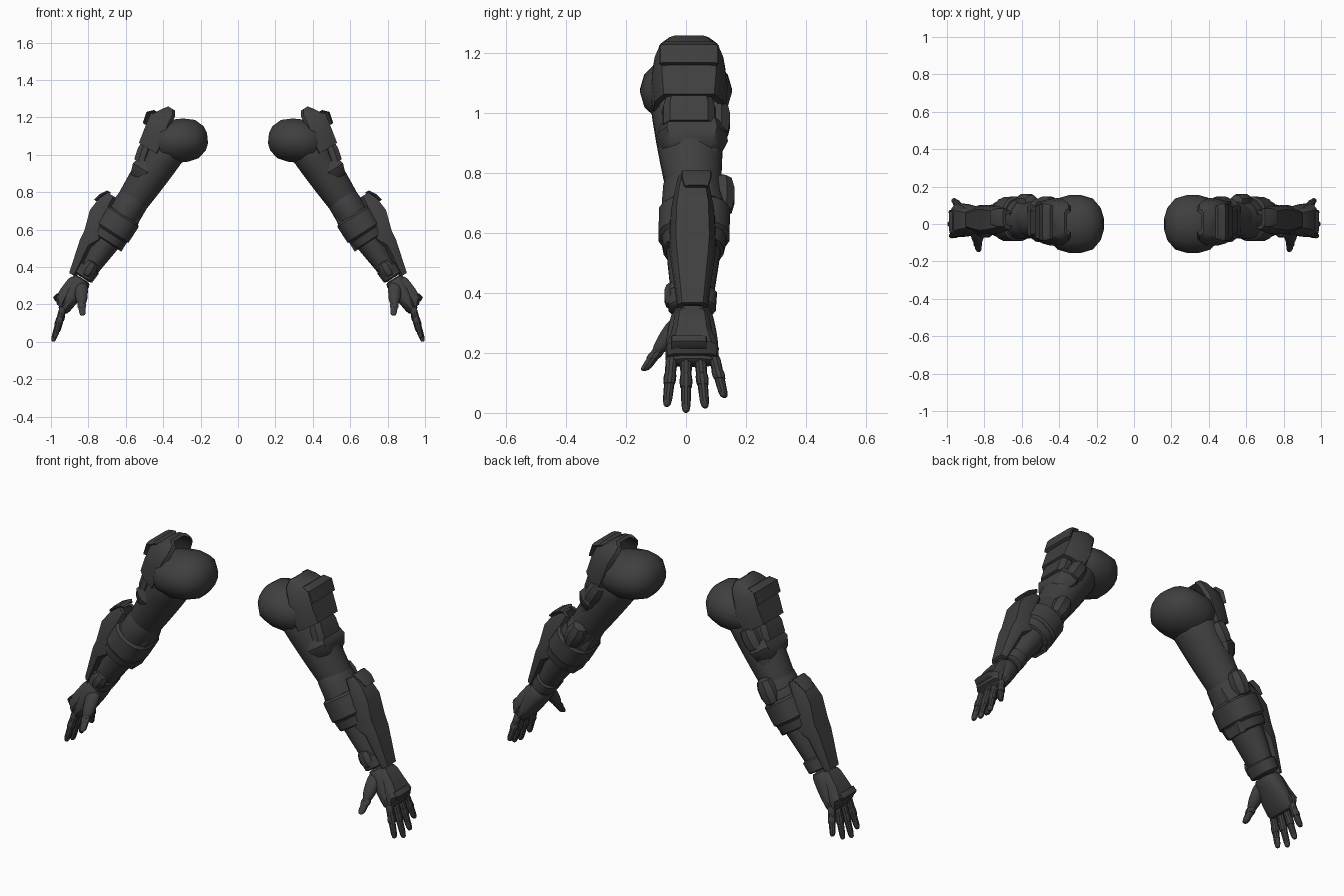
import bpy, bmesh
from math import sin, cos, pi, copysign, radians
from mathutils import Vector

cube = bpy.data.objects.get("Cube")
if cube:
    bpy.data.objects.remove(cube)

mat = bpy.data.materials.new("charcoal")
mat.use_nodes = True
charcoal = (.05, .05, .05, 1)
mat.diffuse_color = charcoal
shader = next(node for node in mat.node_tree.nodes if node.type == 'BSDF_PRINCIPLED')
shader.inputs["Base Color"].default_value = charcoal

# Joints of the arm on the +x side
shoulder = Vector((.36, 0, 1.06))
elbow = Vector((.58, .03, .73))
wrist = Vector((.83, .02, .34))
knuckles = Vector((.94, .02, .16))


def skin(name, rings):
    """Capped skin through equal rings, mirrored to the other arm."""
    bm = bmesh.new()
    rows = [[bm.verts.new(point) for point in ring] for ring in rings]
    for row, following in zip(rows, rows[1:]):
        for i in range(len(row)):
            bm.faces.new((row[i - 1], row[i], following[i], following[i - 1]))
    bm.faces.new(rows[0])
    bm.faces.new(rows[-1])
    bmesh.ops.recalc_face_normals(bm, faces=bm.faces)
    mesh = bpy.data.meshes.new(name)
    bm.to_mesh(mesh)
    bm.free()
    mesh.materials.append(mat)
    part = bpy.data.objects.new(name, mesh)
    bpy.context.collection.objects.link(part)
    part.modifiers.new("other_arm", 'MIRROR').use_mirror_merge = False
    bpy.ops.object.select_all(action='DESELECT')
    part.select_set(True)
    bpy.context.view_layer.objects.active = part
    bpy.ops.object.shade_smooth_by_angle(angle=radians(35))


def mix(pair, t):
    return pair[0] + (pair[1] - pair[0]) * t


def limb(name, start, end, thick, wide, blunt=20, bulge=0, sides=16, steps=9, square=1):
    """Tapered form between two points; blunt=2 gives an egg, more gives flat ends."""
    start, end = Vector(start), Vector(end)
    along = end - start
    outward = Vector((-along.z, 0, along.x)).normalized()
    rings = []
    for step in range(steps + 1):
        t = .5 - .49 * cos(pi * step / steps)
        size = (1 - abs(2 * t - 1) ** blunt) ** .5 * (1 + bulge * sin(pi * t))
        ring = []
        for side in range(sides):
            turn = 2 * pi * (side + .5) / sides
            c, s = [copysign(abs(v) ** square, v) for v in (cos(turn), sin(turn))]
            offset = outward * mix(thick, t) * c
            offset.y += mix(wide, t) * s
            ring.append(start + along * t + offset * size)
        rings.append(ring)
    skin(name, rings)


def plate(name, stations, y=.01, wall=.016, facing=(.85, 0, .53)):
    """Bent armour plate; stations are x, z, half width and side depth."""
    facing = Vector(facing).normalized()
    bends = [(-1, 1), (-.95, .5), (-.7, .1), (.7, .1), (.95, .5), (1, 1)]
    rings = []
    for x, z, half, depth in stations:
        spine = Vector((x, y, z))
        outer = [spine + Vector((0, half * u, 0)) - facing * depth * d for u, d in bends]
        inner = [spine + Vector((0, (half - wall) * u, 0)) - facing * (depth * d + wall)
                 for u, d in bends]
        rings.append(outer + inner[::-1])
    skin(name, rings)


# Arm core
limb("upper_arm", shoulder, elbow.lerp(wrist, .1), (.11, .08), (.125, .085), bulge=.04)
limb("elbow", shoulder.lerp(elbow, .7), elbow.lerp(wrist, .5), (.09, .09), (.1, .11), blunt=4)
limb("forearm", elbow, wrist, (.1, .045), (.11, .065), bulge=.04)

# Shoulder ball
limb("shoulder_ball", (.16, 0, 1.09), (.47, 0, 1.06), (.12, .12), (.155, .155),
     blunt=3, sides=14, steps=7)

# Muscles
limb("biceps", (.4, -.06, .98), (.54, -.02, .77), (.07, .06), (.05, .05), blunt=2)
limb("triceps", (.42, .07, 1.04), (.56, .07, .77), (.07, .06), (.06, .05), blunt=2)

# Shoulder armour: main pad, raised band and overlapping lower plates
plate("shoulder_pad", [(.375, 1.26, .07, .03), (.41, 1.25, .1, .07), (.48, 1.22, .12, .12),
                       (.51, 1.15, .13, .13), (.54, 1.07, .12, .12)])
plate("shoulder_band", [(.45, 1.24, .09, .01), (.49, 1.23, .1, .01), (.51, 1.17, .1, .01)])
plate("shoulder_lower_plate", [(.52, 1.07, .08, .05), (.54, 1.04, .09, .06),
                               (.56, .98, .09, .06)])
plate("upper_arm_plate", [(.54, .99, .11, .09), (.57, .96, .12, .1),
                          (.58, .91, .1, .08), (.57, .88, .07, .04)], y=.02)
limb("rear_shoulder_lump", (.43, .1, 1.03), (.5, .1, .92), (.05, .05), (.05, .05),
     blunt=6, sides=8, steps=5)

# Elbow armour
limb("elbow_band", elbow.lerp(wrist, .12), elbow.lerp(wrist, .4), (.105, .105), (.12, .12),
     square=.8)
limb("elbow_strap", elbow.lerp(wrist, .38), elbow.lerp(wrist, .5), (.1, .09), (.11, .1),
     square=.8)
plate("elbow_cap", [(.5, .7, .05, .03), (.53, .63, .08, .06), (.57, .56, .08, .06),
                    (.62, .48, .06, .04)], y=.03, facing=(-.8, 0, -.5))
limb("elbow_joint", (.54, .12, .79), (.61, .12, .66), (.05, .05), (.045, .045),
     blunt=4, sides=8, steps=5)

# Forearm shield standing off the arm
plate("forearm_shield", [(.7, .8, .05, .04), (.75, .77, .06, .07), (.8, .71, .075, .1),
                         (.83, .6, .08, .1), (.85, .55, .075, .06), (.905, .37, .05, .03)],
      y=.022)
plate("forearm_shield_tab", [(.7, .81, .05, .01), (.74, .79, .05, .01), (.77, .76, .04, .01)],
      y=.035)
plate("shield_mount", [(.7, .72, .05, .04), (.77, .66, .05, .05), (.8, .53, .05, .05)],
      y=.025, wall=.05)

# Wrist cuff
limb("wrist_cuff", wrist.lerp(elbow, .16), wrist, (.06, .055), (.083, .08), square=.8)
limb("cuff_lump", (.77, -.04, .43), (.82, -.04, .35), (.04, .04), (.035, .035),
     blunt=4, sides=8, steps=5)

# Hand, with an armour plate on its back
limb("palm", wrist, knuckles, (.055, .03), (.065, .09), bulge=.1, square=.8)
plate("hand_plate", [(.89, .35, .05, .02), (.91, .34, .06, .04), (.95, .29, .07, .05),
                     (.98, .24, .09, .05), (.97, .2, .085, .03)], y=.02)
plate("knuckle_bar", [(.97, .26, .06, .01), (.99, .24, .06, .01), (.98, .22, .06, .01)])


def digit(name, base, tip, radius):
    """Tapered finger with a raised joint in the middle."""
    base, tip = Vector(base), Vector(tip)
    taper = (radius, radius * .7)
    limb(name, base, tip, taper, taper, blunt=12, sides=10)
    ring = (radius, radius)
    limb(name + "_joint", base.lerp(tip, .35), base.lerp(tip, .6), ring, ring,
         blunt=8, sides=10, steps=5)


# Fingers fan out from the knuckles
fingers = {"index_finger": .02, "middle_finger": 0, "ring_finger": .015, "little_finger": .05}
for i, (name, drop) in enumerate(fingers.items()):
    spread = i - 1
    digit(name, (.93, spread * .045, .2), (.99 - drop / 2, spread * .064, drop), .021)

# Thumb
limb("thumb_base", (.84, -.01, .33), (.835, -.1, .19), (.04, .03), (.04, .03), blunt=3)
digit("thumb", (.84, -.07, .24), (.83, -.14, .14), .024)
